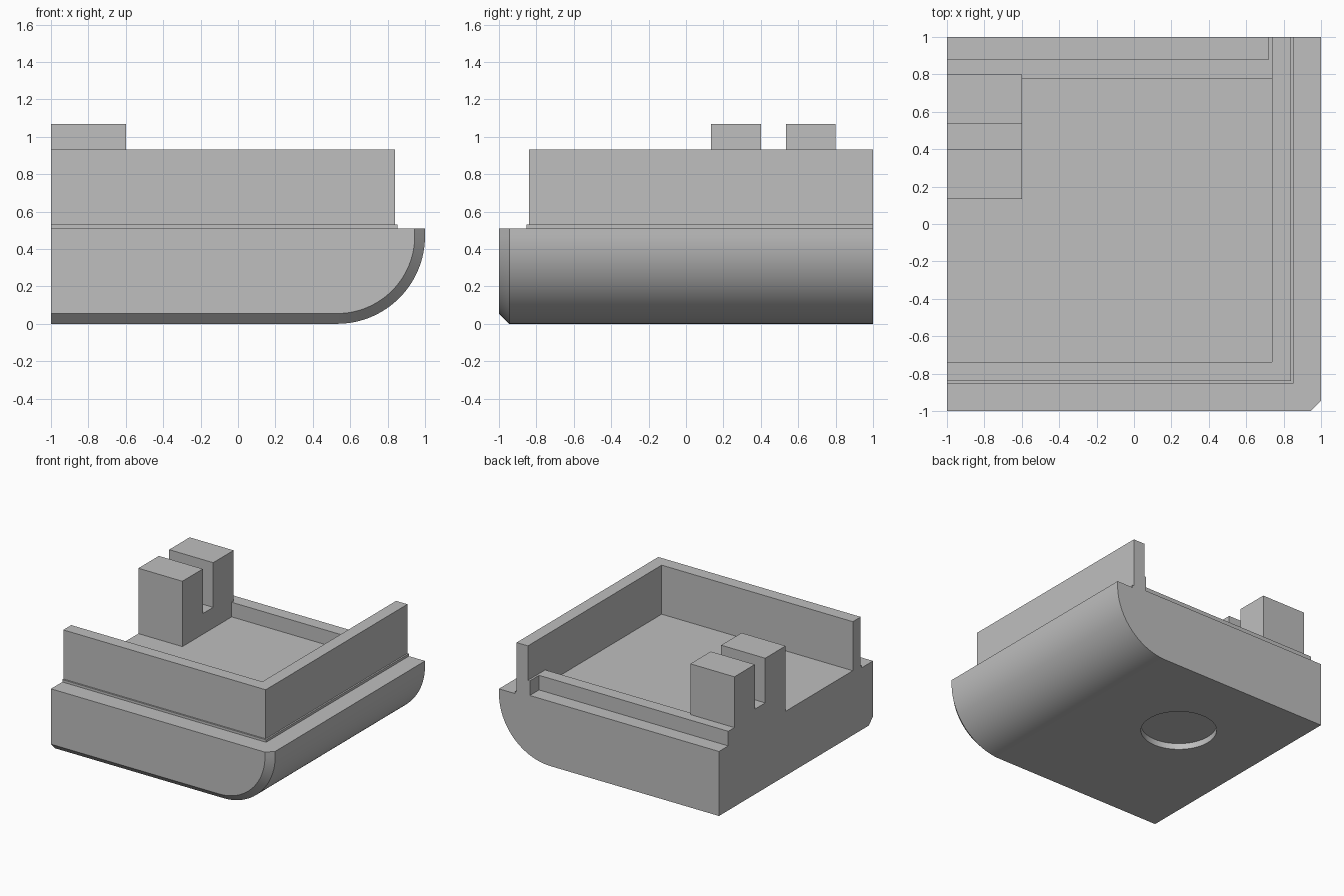
import bpy, bmesh, math

if "Cube" in bpy.data.objects:
    bpy.data.objects.remove(bpy.data.objects["Cube"], do_unlink=True)

GREY = 0.52
mat = bpy.data.materials.new("plain_grey")
mat.use_nodes = True
mat.diffuse_color = (GREY, GREY, GREY, 1)
mat.node_tree.nodes["Principled BSDF"].inputs["Base Color"].default_value = (GREY, GREY, GREY, 1)


def make(name, bm):
    bmesh.ops.recalc_face_normals(bm, faces=bm.faces)
    mesh = bpy.data.meshes.new(name)
    bm.to_mesh(mesh)
    bm.free()
    mesh.materials.append(mat)
    obj = bpy.data.objects.new(name, mesh)
    bpy.context.collection.objects.link(obj)
    return obj


def loft(name, rings):
    """Closed solid through rings with equal point counts."""
    bm = bmesh.new()
    loops = [[bm.verts.new(p) for p in ring] for ring in rings]
    for a, b in zip(loops, loops[1:]):
        for i in range(len(a)):
            j = (i + 1) % len(a)
            bm.faces.new((a[i], a[j], b[j], b[i]))
    bm.faces.new(loops[0])
    bm.faces.new(loops[-1])
    return make(name, bm)


def prism_z(name, outline, z0, z1):
    return loft(name, [[(x, y, z) for x, y in outline] for z in (z0, z1)])


def prism_x(name, outline, x0, x1):
    return loft(name, [[(x, y, z) for y, z in outline] for x in (x0, x1)])


# Base: rounded lower right edge, chamfered front
TOP, RADIUS, CHAMFER, FLOOR = 0.51, 0.47, 0.055, 0.53


def base_ring(y, inset):
    arc = [i / 32 * math.pi / 2 for i in range(33)]
    r = RADIUS - inset
    pts = [(-1, TOP), (-1, inset)]
    pts += [(1 - RADIUS + r * math.sin(a), RADIUS - r * math.cos(a)) for a in arc]
    pts.append((1 - inset, TOP))
    return [(x, y, z) for x, z in pts]


base = loft("base", [base_ring(-1, CHAMFER), base_ring(CHAMFER - 1, 0), base_ring(1, 0)])

# Shallow round recess under the base
bm = bmesh.new()
bmesh.ops.create_cone(bm, cap_ends=True, segments=64, radius1=0.285, radius2=0.285, depth=0.1)
bmesh.ops.translate(bm, verts=bm.verts, vec=(-0.23, 0.25, 0))
cutter = make("recess_cutter", bm)
cutter.hide_render = True
cut = base.modifiers.new("recess", "BOOLEAN")
cut.object = cutter
cut.solver = "EXACT"
bpy.context.view_layer.objects.active = base
base.select_set(True)
bpy.ops.object.modifier_apply(modifier=cut.name)
bpy.data.objects.remove(cutter, do_unlink=True)
bpy.ops.object.shade_smooth_by_angle(angle=math.radians(25))

# Thin floor plate forming the small outer ledge
prism_z("floor_plate", [(-1, -0.853), (0.853, -0.853), (0.853, 1), (-1, 1)], TOP, FLOOR)

# Tall wall along the front and right sides
OUT, INN = 0.84, 0.737
prism_z("tall_wall", [(-1, -OUT), (OUT, -OUT), (OUT, 1), (INN, 1), (INN, -INN), (-1, -INN)],
        FLOOR, 0.933)

# Low rear rim with a thin return beside the tall wall
prism_z("rear_rim", [(-1, 0.775), (INN, 0.775), (INN, 1), (0.72, 1), (0.72, 0.88), (-1, 0.88)],
        FLOOR, 0.65)

# Slotted block on the open side
BLOCK, SLOT = 1.067, 0.70
prism_x("slotted_block", [(0.135, FLOOR), (0.8, FLOOR), (0.8, BLOCK), (0.535, BLOCK),
                          (0.535, SLOT), (0.4, SLOT), (0.4, BLOCK), (0.135, BLOCK)], -1, -0.6)
